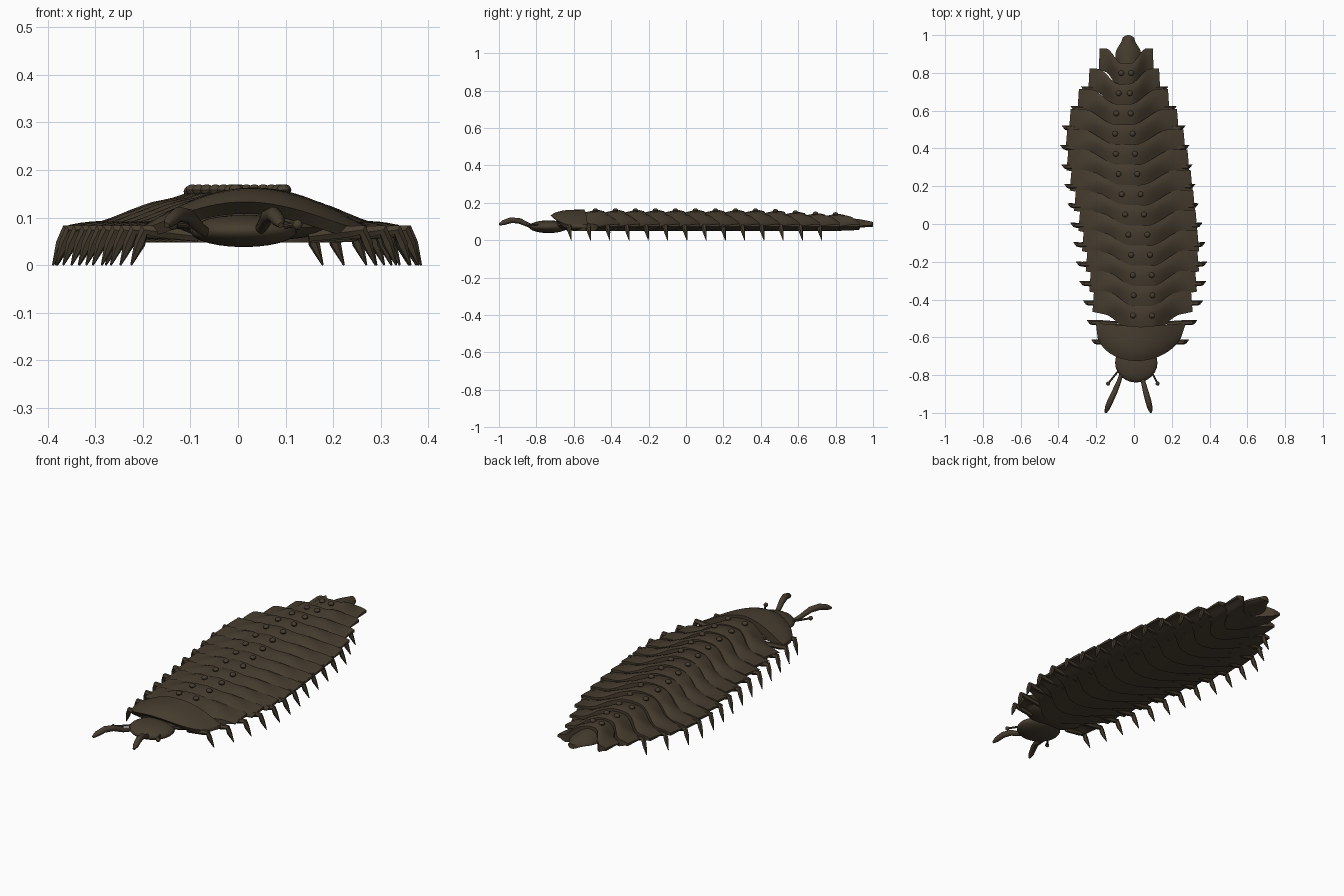
import bpy, bmesh, math
from mathutils import Vector

old = bpy.data.objects.get("Cube")
if old:
    bpy.data.objects.remove(old, do_unlink=True)

brown = bpy.data.materials.new("dark_brown")
brown.use_nodes = True
COLOUR = (0.062, 0.046, 0.028, 1)
brown.diffuse_color = COLOUR
brown.node_tree.nodes["Principled BSDF"].inputs["Base Color"].default_value = COLOUR


def centre(y):
    """Sideways sway of the body at length y."""
    return -0.004 - 0.052 * math.sin(2 * math.pi * (y - 0.09) / 1.9)


def smooth(a, b, t):
    t = min(1, max(0, (t - a) / (b - a)))
    return t * t * (3 - 2 * t)


def lerp_points(points, t):
    for (a, p), (b, q) in zip(points, points[1:]):
        if t <= b:
            return p + (q - p) * (t - a) / (b - a)
    return points[-1][1]


def finish(name, bm, angle=35):
    bmesh.ops.recalc_face_normals(bm, faces=bm.faces)
    mesh = bpy.data.meshes.new(name)
    bm.to_mesh(mesh)
    bm.free()
    obj = bpy.data.objects.new(name, mesh)
    bpy.context.collection.objects.link(obj)
    mesh.materials.append(brown)
    bpy.ops.object.select_all(action='DESELECT')
    obj.select_set(True)
    bpy.context.view_layer.objects.active = obj
    bpy.ops.object.shade_smooth_by_angle(angle=math.radians(angle))
    return obj


def add_shell(bm, top, bottom, nu=28, nv=6):
    """Closed plate between two surfaces, u in -1..1 across and v in 0..1 along."""
    sheets = [[[bm.verts.new(f(2 * i / nu - 1, j / nv)) for j in range(nv + 1)]
               for i in range(nu + 1)] for f in (top, bottom)]
    for s in sheets:
        for i in range(nu):
            for j in range(nv):
                bm.faces.new((s[i][j], s[i + 1][j], s[i + 1][j + 1], s[i][j + 1]))
    a, b = sheets
    for i in range(nu):
        for j in (0, nv):
            bm.faces.new((a[i][j], a[i + 1][j], b[i + 1][j], b[i][j]))
    for j in range(nv):
        for i in (0, nu):
            bm.faces.new((a[i][j], a[i][j + 1], b[i][j + 1], b[i][j]))


def add_tube(bm, points, radii, sides=8):
    """Tapered tube along a path."""
    pts = [Vector(p) for p in points]
    rings = []
    for k, p in enumerate(pts):
        d = pts[min(k + 1, len(pts) - 1)] - pts[max(k - 1, 0)]
        side = d.cross(Vector((0, 0, 1)))
        side = side.normalized() if side.length > 1e-5 else Vector((1, 0, 0))
        up = side.cross(d).normalized()
        rings.append([bm.verts.new(p + radii[k] * (math.cos(t) * side + math.sin(t) * up))
                      for t in (2 * math.pi * n / sides for n in range(sides))])
    for r, s in zip(rings, rings[1:]):
        for n in range(sides):
            m = (n + 1) % sides
            bm.faces.new((r[n], r[m], s[m], s[n]))
    bm.faces.new(rings[0])
    bm.faces.new(rings[-1])


def add_ball(bm, loc, size, seg=10):
    new = bmesh.ops.create_uvsphere(bm, u_segments=seg, v_segments=seg // 2 + 1, radius=1)["verts"]
    bmesh.ops.scale(bm, vec=size, verts=new)
    bmesh.ops.translate(bm, vec=loc, verts=new)


# Overlapping back plates with swept wings and paired studs
widths = [.265, .285, .30, .31, .315, .32, .325, .325, .317, .29, .243, .19, .145]
for i, w in enumerate(widths):
    y0 = -0.485 + 0.107 * i
    cx = centre(y0)
    peak = 0.166 - 0.02 * smooth(8, 12, i) - 0.004 * smooth(2, 0, -i)
    crest = min(0.24, 0.055 / w)
    profile = [(0, peak), (crest, peak - 0.006), (0.45, 0.124), (0.75, 0.098), (1, 0.085)]

    def place(u, v):
        a = abs(u)
        rear = y0 + 0.05 + 0.08 * smooth(0.15, 0.75, a)
        return cx + w * u * (1 - 0.03 * v * a), rear - (0.165 - 0.055 * a) * (1 - v), a

    def top(u, v):
        x, y, a = place(u, v)
        z = lerp_points(profile, a) - 0.032 * (1 - v) ** 2 * (1 - 0.6 * a)
        z += 0.016 * math.sin(9 * a + 5 * v) * smooth(0.25, 0.5, a) * (1 - a)
        z -= 0.008 * smooth(0.8, 1, v) * (1 - a)
        return x, y, z

    def bottom(u, v):
        x, y, a = place(u, v)
        low = 0.048 + 0.024 * smooth(0.6, 1, a) + 0.015 * v * (1 - a)
        return x, y, min(low, top(u, v)[2] - 0.003)

    bm = bmesh.new()
    add_shell(bm, top, bottom)
    for side in (-1, 1):
        add_ball(bm, (cx + side * (0.05 - 0.024 * smooth(8, 12, i)), y0, peak - 0.004),
                 (0.015, 0.015, 0.012))
    finish(f"back_plate_{i + 1}", bm)


# Rounded shield behind the head
def shield_top(u, v):
    a = abs(u)
    arc = math.sqrt(max(0, 1 - a * a))
    back = -0.545 + 0.02 * a
    front = -0.54 - 0.185 * arc
    x = 0.035 + 0.235 * u - 0.02 * arc * (1 - v)
    z = 0.083 + 0.08 * (1 - a * a) ** 1.2 - 0.03 * (1 - v) ** 4 * arc
    return x, front + (back - front) * v, z


def shield_bottom(u, v):
    x, y, z = shield_top(u, v)
    return x, y + 0.03 * (1 - v) * (1 - u * u), max(0.065, z - 0.025 - 0.07 * v * (1 - abs(u)))


bm = bmesh.new()
add_shell(bm, shield_top, shield_bottom, 32, 8)
finish("neck_shield", bm, 50)

# Neck joining head, shield and first plate
bm = bmesh.new()
add_ball(bm, (0.03, -0.6, 0.085), (0.17, 0.1, 0.035), 16)
finish("neck", bm)

# Head
bm = bmesh.new()
add_ball(bm, (0.012, -0.735, 0.072), (0.113, 0.105, 0.034), 24)
finish("head", bm, 60)

# Tail cap
bm = bmesh.new()


def tail_top(u, v):
    half = 0.068 * (1 - 0.55 * smooth(0.5, 1, v))
    return -0.03 + half * u, 0.82 + 0.18 * v - 0.014 * u * u * v, 0.082 + 0.038 * (1 - u * u) * (1 - 0.6 * v * v)


def tail_bottom(u, v):
    x, y, z = tail_top(u, v)
    return x, y, 0.06 + 0.012 * v + 0.008 * u * u


add_shell(bm, tail_top, tail_bottom, 14, 8)
finish("tail_cap", bm, 50)

# Walking legs, one pair each side of every plate
spans = [.257, .29, .315, .333, .345, .347, .347, .345, .345, .345, .34, .325, .278, .228]
for i, h in enumerate(spans):
    y = -0.625 + 0.103 * i
    cx = centre(y)
    for side, label in ((1, "left"), (-1, "right")):
        path = [(0.45 * h, y - 0.005, 0.06), (h - 0.06, y, 0.07), (h - 0.028, y, 0.074),
                (h - 0.018, y + 0.003, 0.045), (h, y + 0.012, 0)]
        bm = bmesh.new()
        add_tube(bm, [(cx + side * x, yy, z) for x, yy, z in path],
                 [0.012, 0.014, 0.013, 0.012, 0.002], 6)
        finish(f"{label}_leg_{i + 1}", bm)

# Arched antennae and short stalks with ball tips
for side, label, bx, tx in ((1, "left", 0.04, 0.09), (-1, "right", -0.065, -0.15)):
    bm = bmesh.new()
    arch = [(0, -0.79, 0.068), (0.2, -0.84, 0.08), (0.45, -0.89, 0.103),
            (0.7, -0.935, 0.107), (0.9, -0.975, 0.094), (1, -0.998, 0.084)]
    add_tube(bm, [(bx + (tx - bx) * t, y, z) for t, y, z in arch],
             [0.01, 0.012, 0.015, 0.016, 0.014, 0.006], 10)
    finish(f"{label}_antenna", bm, 50)
    bm = bmesh.new()
    root, tip = (0.004 + side * 0.085, -0.775, 0.08), (-0.006 + side * 0.131, -0.845, 0.085)
    add_tube(bm, [root, tip], [0.005, 0.005], 6)
    add_ball(bm, tip, (0.011, 0.011, 0.011))
    finish(f"{label}_feeler", bm)
